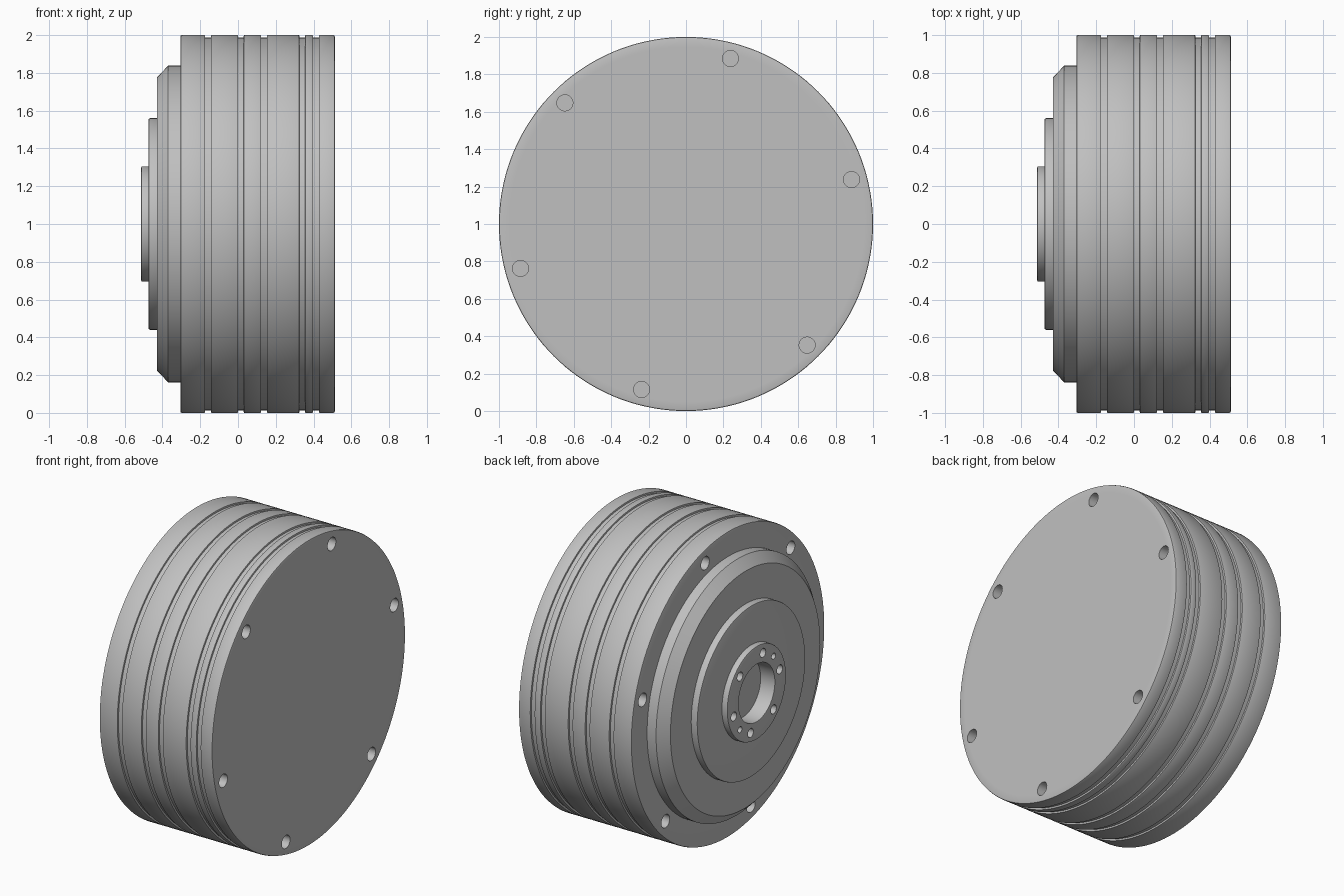
import bpy
import bmesh
import math
from mathutils import Matrix, Vector

SEGMENTS = 144
if "Cube" in bpy.data.objects:
    bpy.data.objects.remove(bpy.data.objects["Cube"], do_unlink=True)

# Single machined-metal colour
metal = bpy.data.materials.new("machined_grey")
metal.use_nodes = True
grey = (0.53, 0.53, 0.53, 1.0)
metal.diffuse_color = grey
metal.node_tree.nodes["Principled BSDF"].inputs["Base Color"].default_value = grey


def soften(points):
    """Replace each (x, radius, bevel) corner by a small three-point round."""
    result = []
    for i, (x, r, bevel) in enumerate(points):
        corner = Vector((x, r))
        if not bevel:
            result.append(corner)
            continue
        before = corner + (Vector(points[i - 1][:2]) - corner).normalized() * bevel
        after = corner + (Vector(points[i + 1][:2]) - corner).normalized() * bevel
        middle = (before + after) / 4 + corner / 2
        result += [before, middle, after]
    return result


def lathe(name, profile):
    """Revolve (x, radius) points about the x axis and cap both ends."""
    bm = bmesh.new()
    rings = []
    for x, r in profile:
        ring = []
        for i in range(SEGMENTS):
            a = math.tau * i / SEGMENTS
            ring.append(bm.verts.new((x, r * math.cos(a), r * math.sin(a))))
        rings.append(ring)
    for low, high in zip(rings, rings[1:]):
        for i in range(SEGMENTS):
            j = (i + 1) % SEGMENTS
            bm.faces.new((low[i], low[j], high[j], high[i]))
    bm.faces.new(rings[0])
    bm.faces.new(rings[-1])
    bmesh.ops.recalc_face_normals(bm, faces=bm.faces)
    mesh = bpy.data.meshes.new(name)
    bm.to_mesh(mesh)
    bm.free()
    obj = bpy.data.objects.new(name, mesh)
    bpy.context.collection.objects.link(obj)
    obj.location.z = 1
    mesh.materials.append(metal)
    return obj


# Stepped hub: central bore, boss, raised disc, chamfered collar, flange
corners = [
    (-0.41, 0.187, 0), (-0.513, 0.187, 0.004),
    (-0.513, 0.305, 0.008), (-0.474, 0.305, 0),
    (-0.474, 0.56, 0.008), (-0.43, 0.56, 0),
    (-0.43, 0.775, 0), (-0.37, 0.838, 0), (-0.305, 0.838, 0),
    (-0.305, 1.0, 0.009),
]
# Ring grooves around the drum
for start in (-0.174, 0.0, 0.123, 0.325, 0.398):
    end = start + 0.03
    corners += [(start, 1.0, 0.005), (start, 0.988, 0),
                (end, 0.988, 0), (end, 1.0, 0.005)]
corners += [(0.513, 1.0, 0.009), (0.513, 0.95, 0)]
drum = lathe("wheel_drum", soften(corners))

# Bolt holes, gathered into one cutter
bm = bmesh.new()


def drill(x, depth, circle, radius, angles):
    for degrees in angles:
        a = math.radians(degrees)
        place = Matrix.Translation((x, circle * math.cos(a), circle * math.sin(a)))
        bmesh.ops.create_cone(
            bm, cap_ends=True, segments=28, radius1=radius, radius2=radius,
            depth=2 * depth, matrix=place @ Matrix.Rotation(math.pi / 2, 4, "Y"))


rim_angles = range(15, 360, 60)
drill(0.513, 0.1, 0.916, 0.043, rim_angles)
drill(-0.305, 0.1, 0.916, 0.043, rim_angles)
drill(-0.513, 0.08, 0.246, 0.029, range(45, 360, 60))
drill(-0.513, 0.08, 0.246, 0.02, (135, 315))
cutter_mesh = bpy.data.meshes.new("hole_cutter")
bm.to_mesh(cutter_mesh)
bm.free()
cutter_mesh.materials.append(metal)
cutter = bpy.data.objects.new("hole_cutter", cutter_mesh)
bpy.context.collection.objects.link(cutter)
cutter.location = drum.location
cutter.hide_render = True

cut = drum.modifiers.new("holes", "BOOLEAN")
cut.operation = "DIFFERENCE"
cut.solver = "EXACT"
cut.object = cutter
bpy.ops.object.select_all(action="DESELECT")
drum.select_set(True)
bpy.context.view_layer.objects.active = drum
bpy.context.view_layer.update()
bpy.ops.object.modifier_apply(modifier=cut.name)
bpy.data.objects.remove(cutter, do_unlink=True)

# Smooth round surfaces with crisp edges
bpy.ops.object.shade_smooth_by_angle(angle=math.radians(30))
